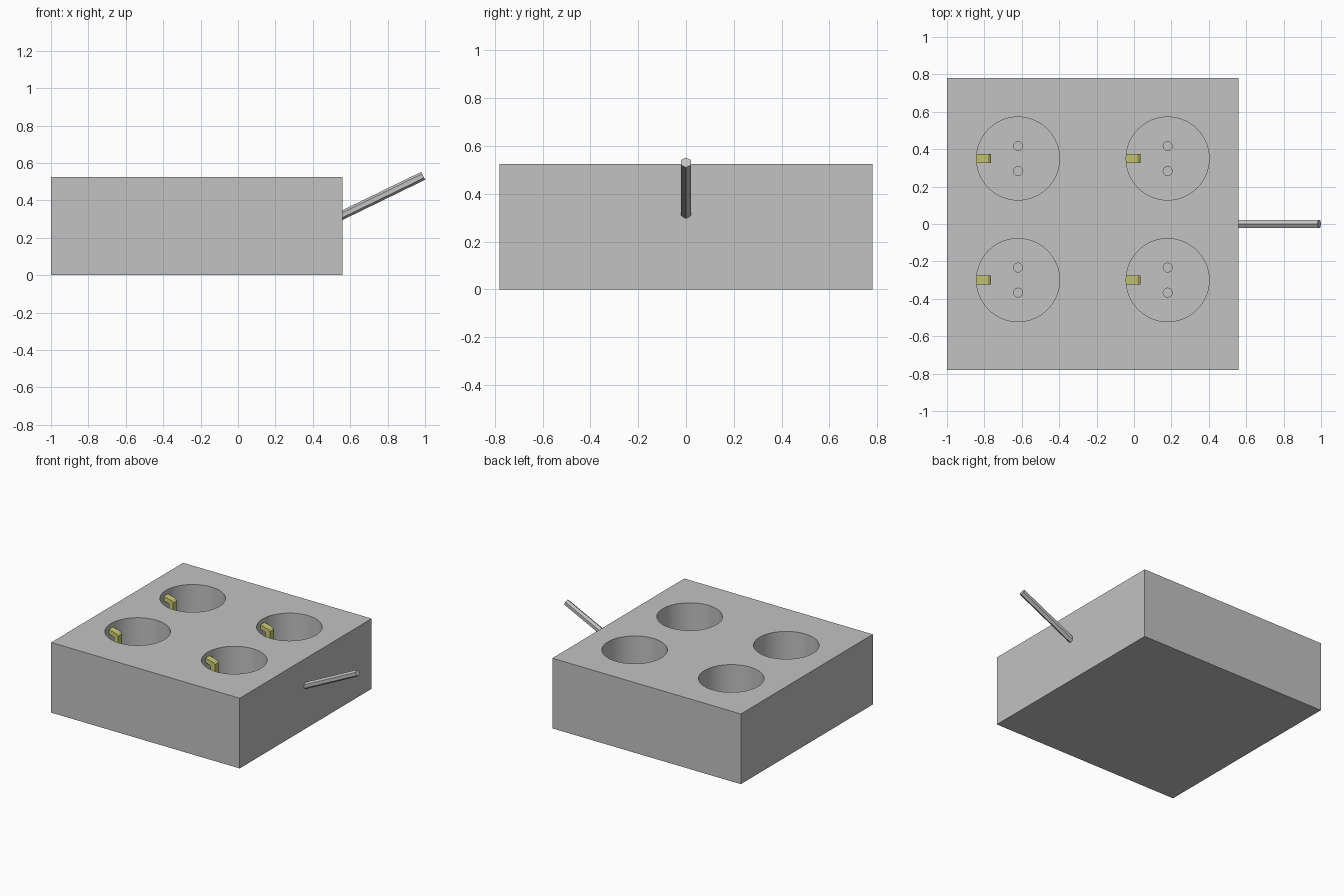
import bpy, bmesh, math
from mathutils import Vector

if "Cube" in bpy.data.objects:
    bpy.data.objects.remove(bpy.data.objects["Cube"])

TOP, FLOOR, HOLE_END = 0.525, 0.22, 0.10
SOCKETS = [(x, y) for x in (-0.62, 0.18) for y in (-0.30, 0.35)]


def material(name, rgb):
    m = bpy.data.materials.new(name)
    m.diffuse_color = (*rgb, 1)
    m.use_nodes = True
    m.node_tree.nodes["Principled BSDF"].inputs["Base Color"].default_value = m.diffuse_color
    return m


grey = material("grey_plastic", (0.54, 0.54, 0.54))
brass = material("yellow_brass", (0.60, 0.60, 0.19))


def finish(name, bm, mat=None):
    bmesh.ops.recalc_face_normals(bm, faces=bm.faces)
    me = bpy.data.meshes.new(name)
    bm.to_mesh(me)
    bm.free()
    ob = bpy.data.objects.new(name, me)
    bpy.context.collection.objects.link(ob)
    if mat:
        me.materials.append(mat)
    return ob


def add_cylinder(bm, x, y, r, z0, z1, sides):
    made = bmesh.ops.create_cone(bm, cap_ends=True, segments=sides,
                                 radius1=r, radius2=r, depth=z1 - z0)
    bmesh.ops.translate(bm, verts=made["verts"], vec=(x, y, (z0 + z1) / 2))


def cut(body, name, bm):
    cutter = finish(name, bm)
    cutter.hide_render = True
    mod = body.modifiers.new(name, 'BOOLEAN')
    mod.operation, mod.solver, mod.object = 'DIFFERENCE', 'EXACT', cutter
    bpy.context.view_layer.objects.active = body
    bpy.ops.object.modifier_apply(modifier=mod.name)
    bpy.data.objects.remove(cutter)


# Socket block
bm = bmesh.new()
bmesh.ops.create_cube(bm, size=1)
bmesh.ops.scale(bm, verts=bm.verts, vec=(1.56, 1.56, TOP))
bmesh.ops.translate(bm, verts=bm.verts, vec=(-0.22, 0, TOP / 2))
body = finish("socket_block", bm, grey)

# Round recesses, then the two pin holes in each floor
bm = bmesh.new()
for x, y in SOCKETS:
    add_cylinder(bm, x, y, 0.222, FLOOR, TOP + 0.1, 64)
cut(body, "recess_cutter", bm)
bm = bmesh.new()
for x, y in SOCKETS:
    for dy in (-0.067, 0.067):
        add_cylinder(bm, x, y + dy, 0.024, HOLE_END, FLOOR + 0.1, 20)
cut(body, "pin_hole_cutter", bm)
bpy.ops.object.select_all(action='DESELECT')
body.select_set(True)
bpy.context.view_layer.objects.active = body
bpy.ops.object.shade_smooth_by_angle(angle=math.radians(30))

# Earth clips: bent strip from the recess wall down to the floor
PROFILE = [(-0.228, 0.492), (-0.16, 0.475), (-0.145, 0.46), (-0.145, FLOOR - 0.01),
           (-0.18, FLOOR - 0.01), (-0.18, 0.445), (-0.228, 0.457)]
for i, (x, y) in enumerate(SOCKETS):
    bm = bmesh.new()
    face = bm.faces.new([bm.verts.new((x + px, y - 0.024, z)) for px, z in PROFILE])
    ext = bmesh.ops.extrude_face_region(bm, geom=[face])
    moved = [v for v in ext["geom"] if isinstance(v, bmesh.types.BMVert)]
    bmesh.ops.translate(bm, verts=moved, vec=(0, 0.048, 0))
    finish(f"earth_clip_{i + 1}", bm, brass)

# Six-sided cable rising out of the right side
start, end = Vector((0.54, 0, 0.312)), Vector((0.99, 0, 0.531))
axis = (end - start).normalized()
up = Vector((-axis.z, 0, axis.x))
bm = bmesh.new()
rings = []
for p in (start, end):
    rings.append([bm.verts.new(p + 0.0235 * (up * math.cos(k * math.pi / 3)
                  + Vector((0, 1, 0)) * math.sin(k * math.pi / 3))) for k in range(6)])
for k in range(6):
    n = (k + 1) % 6
    bm.faces.new((rings[0][k], rings[0][n], rings[1][n], rings[1][k]))
for ring in rings:
    bm.faces.new(ring)
finish("cable", bm, grey)
